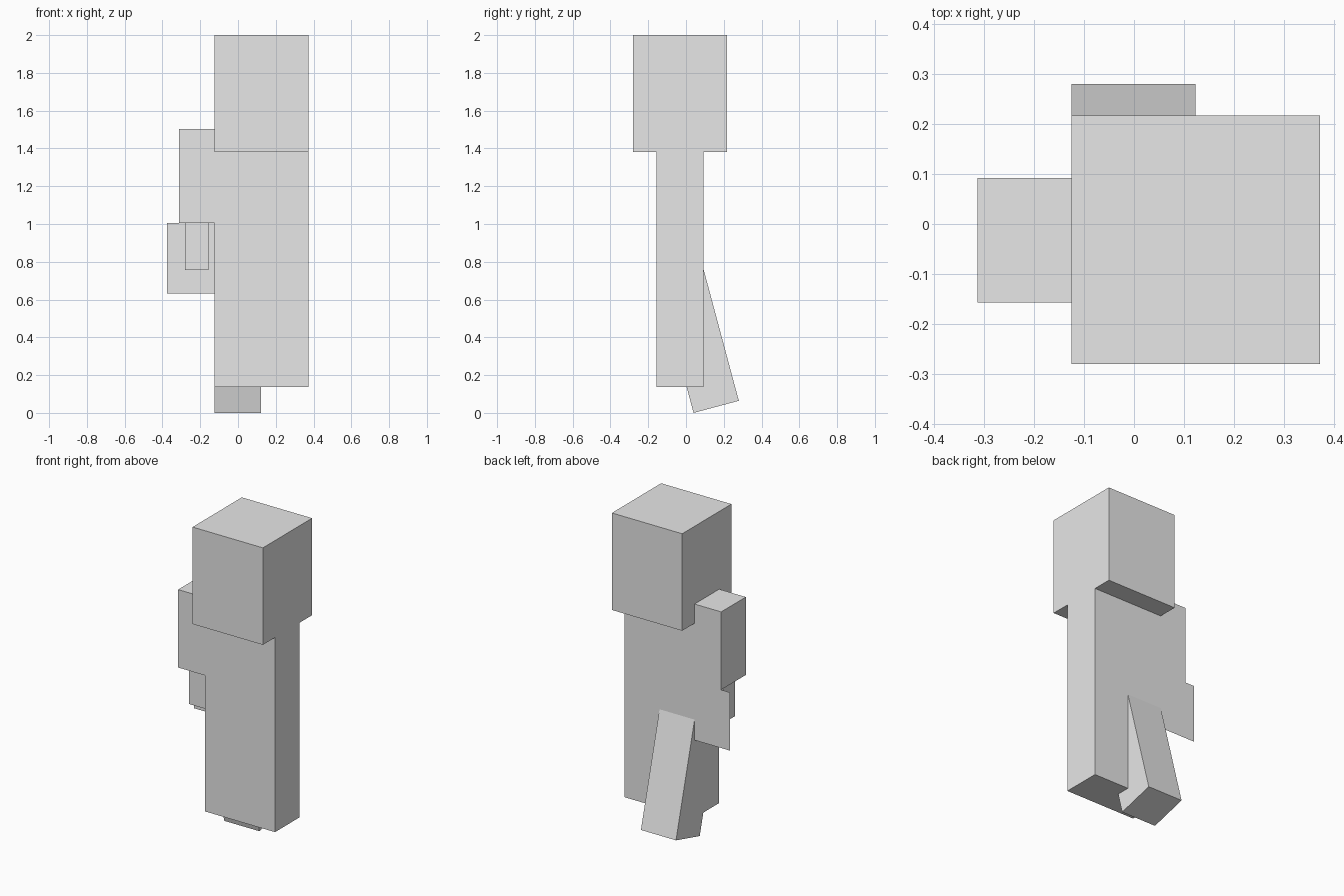
import bpy
import math
from mathutils import Matrix, Vector

if "Cube" in bpy.data.objects:
    bpy.data.objects.remove(bpy.data.objects["Cube"])

grey = bpy.data.materials.new("light_grey")
grey.diffuse_color = (0.8, 0.8, 0.8, 1.0)
grey.use_nodes = True
grey.node_tree.nodes["Principled BSDF"].inputs["Base Color"].default_value = grey.diffuse_color


def finish(obj, name):
    obj.name = name
    obj.data.materials.append(grey)
    return obj


def box(name, lo, hi):
    """Axis-aligned block between two opposite corners."""
    lo, hi = Vector(lo), Vector(hi)
    bpy.ops.mesh.primitive_cube_add(size=1)
    obj = bpy.context.object
    obj.data.transform(Matrix.Translation((lo + hi) / 2) @ Matrix.Diagonal((*(hi - lo), 1)))
    return finish(obj, name)


# Head and long body
box("head", (-0.125, -0.28, 1.38), (0.372, 0.217, 2.0))
box("body", (-0.125, -0.157, 0.136), (0.372, 0.092, 1.38))

# Upper arm and thin forearm
box("upper_arm", (-0.313, -0.157, 1.005), (-0.125, 0.092, 1.503))
box("forearm", (-0.281, -0.095, 0.757), (-0.157, 0.03, 1.005))

# Flat sheet hanging behind the forearm, flush with the back
bpy.ops.mesh.primitive_plane_add(size=1)
sheet = bpy.context.object
sheet.data.transform(Matrix.Translation((-0.25, 0.092, 0.819))
                     @ Matrix.Rotation(math.radians(-90), 4, "X")
                     @ Matrix.Diagonal((0.25, 0.372, 1, 1)))
finish(sheet, "sleeve_sheet")

# Leg kicked backwards, pivoting on its lower front edge
leg = box("leg", (-0.125, 0, 0), (0.123, 0.248, 0.746))
leg.data.transform(Matrix.Translation((0, 0.04, 0))
                   @ Matrix.Rotation(math.radians(15), 4, "X"))
